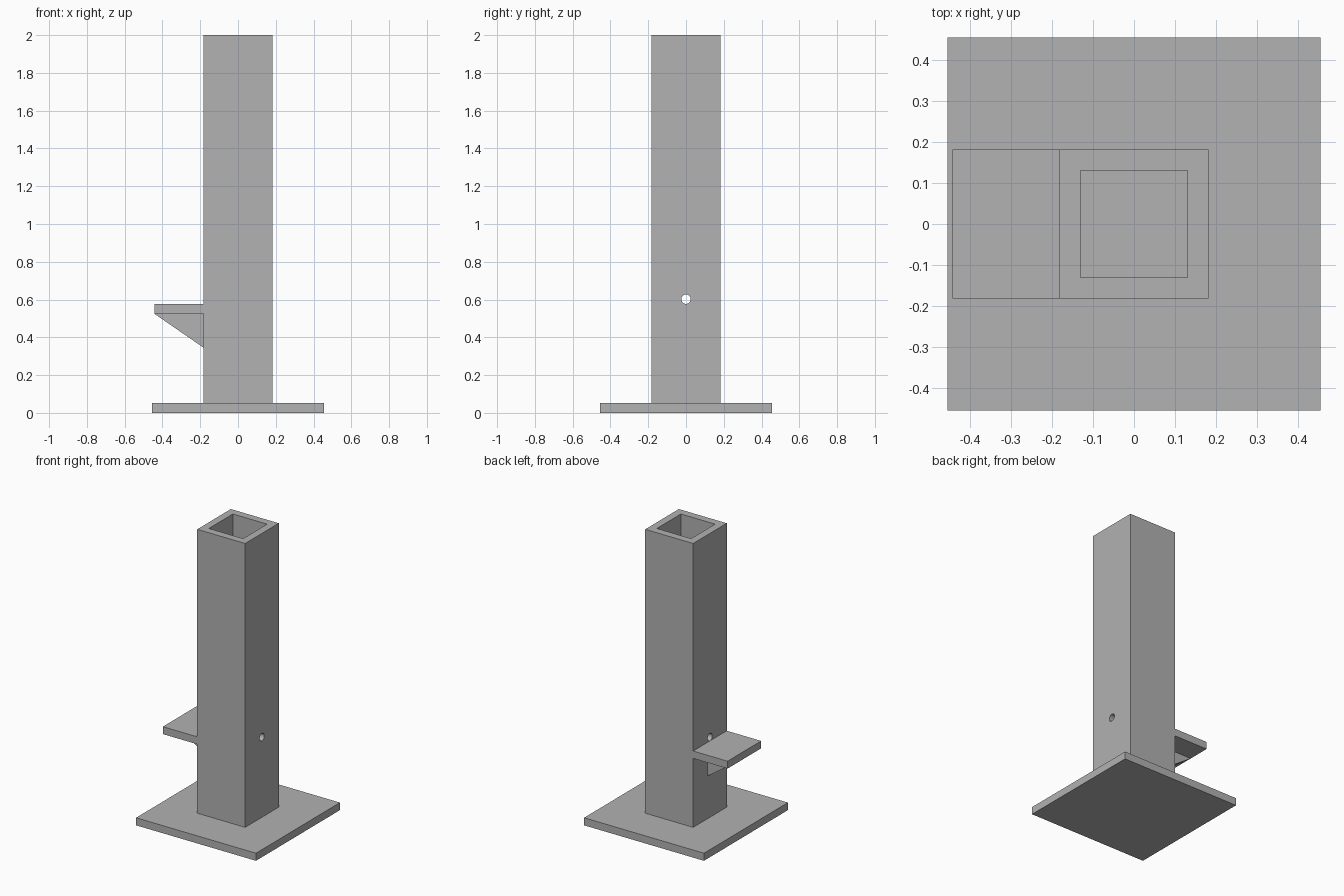
import bpy, bmesh, math
from mathutils import Matrix

if "Cube" in bpy.data.objects:
    bpy.data.objects.remove(bpy.data.objects["Cube"])

steel = bpy.data.materials.new("grey_steel")
steel.diffuse_color = (0.445, 0.445, 0.445, 1)
steel.use_nodes = True
steel.node_tree.nodes["Principled BSDF"].inputs["Base Color"].default_value = steel.diffuse_color


def make_object(name, bm):
    bmesh.ops.recalc_face_normals(bm, faces=bm.faces[:])
    mesh = bpy.data.meshes.new(name)
    bm.to_mesh(mesh)
    bm.free()
    mesh.materials.append(steel)
    obj = bpy.data.objects.new(name, mesh)
    bpy.context.collection.objects.link(obj)
    return obj


def box(name, lo, hi):
    bm = bmesh.new()
    size = [b - a for a, b in zip(lo, hi)]
    mid = [(a + b) / 2 for a, b in zip(lo, hi)]
    bmesh.ops.create_cube(bm, size=1, matrix=Matrix.Translation(mid) @ Matrix.Diagonal((*size, 1)))
    return make_object(name, bm)


def cut(target, cutter):
    cutter.hide_render = True
    cutter.hide_set(True)
    mod = target.modifiers.new(cutter.name, 'BOOLEAN')
    mod.operation = 'DIFFERENCE'
    mod.solver = 'EXACT'
    mod.object = cutter


BASE, TOP = 0.052, 2.0
OUT, INN = 0.182, 0.13

# Square base plate
box("base_plate", (-0.455, -0.455, 0), (0.455, 0.455, BASE))

# Hollow square post, open at the top
post = box("post", (-OUT, -OUT, BASE), (OUT, OUT, TOP))
cut(post, box("bore_cutter", (-INN, -INN, BASE - 0.1), (INN, INN, TOP + 0.1)))

# Round pin hole through both side walls
bm = bmesh.new()
bmesh.ops.create_cone(bm, cap_ends=True, segments=32, radius1=0.025, radius2=0.025, depth=1,
                      matrix=Matrix.Translation((0, 0, 0.602)) @ Matrix.Rotation(math.pi / 2, 4, 'Y'))
cut(post, make_object("pin_hole_cutter", bm))

# Side shelf
box("shelf", (-0.443, -OUT, 0.525), (-OUT, OUT, 0.576))

# Triangular gusset under the shelf
bm = bmesh.new()
tri = [(-0.443, 0.525), (-OUT, 0.525), (-OUT, 0.345)]
face = bm.faces.new([bm.verts.new((x, -0.026, z)) for x, z in tri])
ext = bmesh.ops.extrude_face_region(bm, geom=[face])
bmesh.ops.translate(bm, vec=(0, 0.052, 0),
                    verts=[g for g in ext["geom"] if isinstance(g, bmesh.types.BMVert)])
make_object("gusset", bm)
